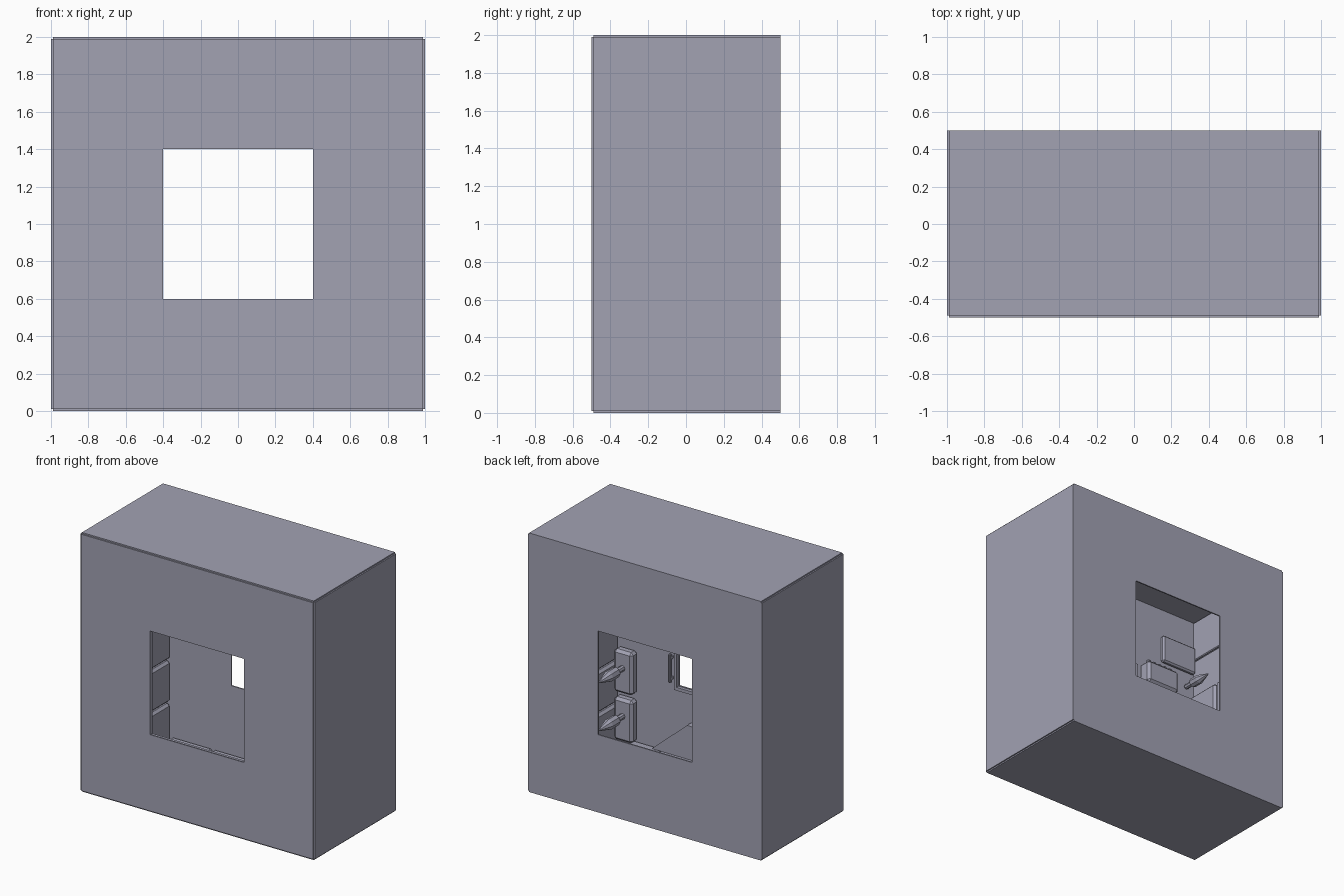
import bpy, bmesh, math

if "Cube" in bpy.data.objects:
    bpy.data.objects.remove(bpy.data.objects["Cube"])

shell_mat = bpy.data.materials.new("blue_grey")
shell_mat.diffuse_color = (0.36, 0.36, 0.45, 1)
shell_mat.use_nodes = True
shell_mat.node_tree.nodes["Principled BSDF"].inputs["Base Color"].default_value = shell_mat.diffuse_color


def finish(name, bm):
    bmesh.ops.recalc_face_normals(bm, faces=bm.faces)
    me = bpy.data.meshes.new(name)
    bm.to_mesh(me)
    bm.free()
    me.materials.append(shell_mat)
    ob = bpy.data.objects.new(name, me)
    bpy.context.collection.objects.link(ob)
    return ob


def box(name, x, y, z, bevel=0):
    """Box from (min, max) pairs, with optional chamfered edges."""
    bm = bmesh.new()
    bmesh.ops.create_cube(bm, size=1)
    for v in bm.verts:
        v.co = [(a + b) / 2 + c * (b - a) for (a, b), c in zip((x, y, z), v.co)]
    if bevel:
        bmesh.ops.bevel(bm, geom=bm.edges[:], offset=bevel, segments=1, affect='EDGES')
    return finish(name, bm)


def prism(name, profile, y0, y1):
    """Extrude an x-z profile along y."""
    bm = bmesh.new()
    face = bm.faces.new([bm.verts.new((px, y0, pz)) for px, pz in profile])
    out = bmesh.ops.extrude_face_region(bm, geom=[face])
    for v in out["geom"]:
        if isinstance(v, bmesh.types.BMVert):
            v.co.y = y1
    return finish(name, bm)


def nozzle(name, x, z, y0, length, r):
    """Eight-sided pointed rod lying along y, made of stacked rings."""
    bm = bmesh.new()
    rings = []
    for t, k in ((0, .55), (.25, .55), (.3, 1), (.6, 1), (1, .12)):
        rings.append([bm.verts.new((x + r * k * math.cos(i * math.pi / 4), y0 + t * length,
                                    z + r * k * math.sin(i * math.pi / 4))) for i in range(8)])
    for a, b in zip(rings, rings[1:]):
        for i in range(8):
            j = (i + 1) % 8
            bm.faces.new((a[i], a[j], b[j], b[i]))
    bm.faces.new(rings[0])
    bm.faces.new(rings[-1])
    return finish(name, bm)


def holed_wall(name, y0, y1):
    """Wall with a square opening through its middle."""
    bm = bmesh.new()
    loops = []
    for y in (y0, y1):
        for hw in (0.99, 0.40):
            loops.append([bm.verts.new((sx * hw, y, 1 + sz * hw))
                          for sx, sz in ((-1, -1), (1, -1), (1, 1), (-1, 1))])
    for a, b in ((0, 1), (2, 3), (0, 2), (1, 3)):
        for i in range(4):
            j = (i + 1) % 4
            bm.faces.new((loops[a][i], loops[a][j], loops[b][j], loops[b][i]))
    return finish(name, bm)


# Outer shell plates with stepped corners
holed_wall("front_wall", -0.5, -0.49)
holed_wall("back_wall", 0.49, 0.5)
box("roof", (-.99, .99), (-.49, .5), (1.99, 2))
box("base", (-.99, .99), (-.49, .5), (0, .01))
for s, side in ((-1, "left"), (1, "right")):
    box(side + "_wall", sorted((s * .99, s)), (-.49, .5), (.01, 1.99))

    # Inner cladding panels, thicker on the lower rows
    for row in range(6):
        t = 0.08 if row < 4 else 0.02
        z0 = 0.01 + row * 0.33
        for col in range(3):
            y0 = -0.485 + col * 0.325
            box(f"{side}_panel", sorted((s * .99, s * (.99 - t))),
                (y0, y0 + .315), (z0 + .005, z0 + .325), 0.018 if row < 4 else 0.006)

# Floor tiles
for i in range(5):
    for j in range(3):
        x0, y0 = -0.9 + i * 0.36, -0.485 + j * 0.325
        box("floor_tile", (x0 + .005, x0 + .355), (y0, y0 + .315), (.01, .08), .015)

# Trim around the inside of the front opening
for s in (-1, 1):
    box("opening_side_trim", sorted((s * .405, s * .43)), (-.49, -.465), (.57, 1.43))
    zc = 1 + s * .4175
    box("opening_level_trim", (-.405, .405), (-.49, -.465), (zc - .0125, zc + .0125))
box("grab_handle", (.45, .47), (-.47, -.45), (.62, .84), .004)
for z in (.64, .80):
    box("handle_mount", (.45, .47), (-.49, -.465), (z, z + .02))

# Wall units with pointed rods
for z in (.08, .45):
    box("wall_unit", (.75, .91), (-.49, -.41), (z, z + .33), .02)
    nozzle("wall_unit_rod", .83, z + .2, -.42, .3, .04)
nozzle("upper_rod", -.9, 1.42, -.48, .25, .035)

# Sloped step under the front opening
prism("sloped_step", ((-.6, .08), (.6, .08), (.3, .34), (-.3, .34)), -.49, -.44)

# Screen and control box near the upper left of the front wall
box("screen", (-.97, -.66), (-.49, -.45), (1.54, 1.76), .012)
box("control_box", (-.75, -.46), (-.49, -.38), (1.27, 1.45), .02)
for i in range(5):
    x = -.71 + i * .05
    box("button", (x, x + .03), (-.44, -.41), (1.445, 1.47), .005)
